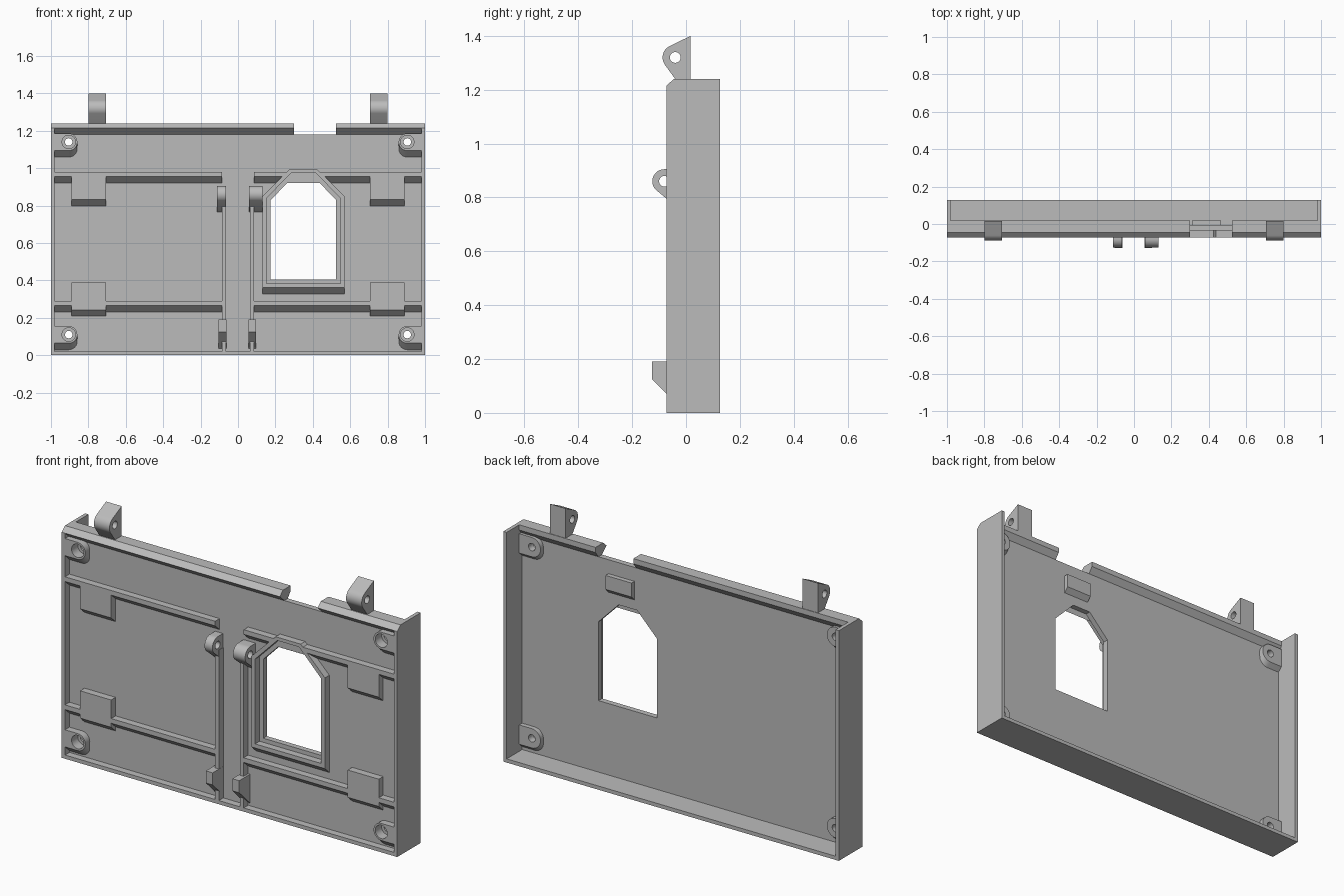
import bpy, bmesh, math

cube = bpy.data.objects.get("Cube")
if cube:
    bpy.data.objects.remove(cube, do_unlink=True)

grey = bpy.data.materials.new("plain grey")
grey.use_nodes = True
COLOUR = (0.5, 0.5, 0.5, 1)
grey.diffuse_color = COLOUR
grey.node_tree.nodes["Principled BSDF"].inputs["Base Color"].default_value = COLOUR

FRONT, PANEL, REAR, BACK = -0.073, -0.035, -0.005, 0.127
LIP = 0.02       # back of the top rail and the rear pads
DROP = 0.035     # run of the sloped undersides


def loft(name, start, end):
    """Solid between two matching outlines of 3D points."""
    bm = bmesh.new()
    a = [bm.verts.new(p) for p in start]
    b = [bm.verts.new(p) for p in end]
    bm.faces.new(a)
    bm.faces.new(b[::-1])
    n = len(a)
    for i in range(n):
        j = (i + 1) % n
        bm.faces.new((a[i], b[i], b[j], a[j]))
    bmesh.ops.recalc_face_normals(bm, faces=bm.faces[:])
    mesh = bpy.data.meshes.new(name)
    bm.to_mesh(mesh)
    bm.free()
    mesh.materials.append(grey)
    obj = bpy.data.objects.new(name, mesh)
    bpy.context.collection.objects.link(obj)
    return obj


def along_x(name, pts, x0, x1):
    return loft(name, [(x0, y, z) for y, z in pts], [(x1, y, z) for y, z in pts])


def along_y(name, pts, y0, y1, drop=0.0, below=0.0):
    """Outline at y0 to y1; points lower than `below` slide down at y1."""
    return loft(name, [(x, y0, z) for x, z in pts],
                [(x, y1, z - (drop if z < below else 0)) for x, z in pts])


def rect(x0, x1, z0, z1):
    return [(x0, z0), (x1, z0), (x1, z1), (x0, z1)]


def arc(cx, cy, r, a0, a1, n=16):
    return [(cx + r * math.cos(math.radians(a0 + (a1 - a0) * i / n)),
             cy + r * math.sin(math.radians(a0 + (a1 - a0) * i / n))) for i in range(n + 1)]


def circle(cx, cy, r):
    return arc(cx, cy, r, 0, 360, 32)[:-1]


def cut(obj, *cutters):
    for c in cutters:
        c.hide_render = True
        mod = obj.modifiers.new("cut", 'BOOLEAN')
        mod.operation, mod.solver, mod.object = 'DIFFERENCE', 'EXACT', c
        bpy.context.view_layer.objects.active = obj
        bpy.ops.object.modifier_apply(modifier=mod.name)


def slab(name, x0, x1, z0, z1):
    """Raised front strip with a sloped underside."""
    return along_y(name, rect(x0, x1, z0, z1), FRONT, PANEL + 0.001, DROP, (z0 + z1) / 2)


def arch(m, top):
    """Window outline grown by margin m."""
    k = m * 0.45
    return [(0.175 - m, 0.405 - m), (0.525 + m, 0.405 - m), (0.525 + m, 0.83 + k),
            (0.405 + k, top), (0.295 - k, top), (0.175 - m, 0.83 + k)]


# Cutters shared by several parts
window_cutter = along_y("window_cutter", arch(0, 0.953), -0.2, 0.2)
ledge_cutter = along_y("ledge_cutter", arch(0.022, 0.975), -0.2, PANEL)
cutters = [window_cutter, ledge_cutter]

# Main panel
panel = along_y("panel", rect(-0.985, 0.985, 0.01, 1.18), PANEL, REAR)
cut(panel, window_cutter)

# Outer walls and top rail
wall = [(FRONT, 0), (BACK, 0), (BACK, 1.24), (-0.045, 1.24), (FRONT, 1.215)]
along_x("left_wall", wall, 0.98, 1)
along_x("right_wall", wall, -1, -0.98)
along_x("bottom_wall", [(FRONT, 0), (BACK, 0), (BACK, 0.02), (FRONT, 0.02)], -0.98, 0.98)
rail = [(PANEL, 1.18), (FRONT, 1.215), (-0.045, 1.24), (LIP, 1.24), (LIP, 1.212), (REAR, 1.18)]
along_x("top_rail_right", rail, -0.98, 0.3)
along_x("top_rail_left", rail, 0.525, 0.98)

# Window frame
frame = along_y("window_frame", arch(0.044, 0.993), FRONT, PANEL, DROP, 0.4)
cut(frame, ledge_cutter)

# Horizontal ridges on both halves
for z, level in ((0.955, "upper"), (0.265, "lower")):
    slab(level + "_ridge_right", -0.98, -0.085, z, z + 0.025)
    ridge = slab(level + "_ridge_left", 0.085, 0.98, z, z + 0.025)
    if level == "upper":
        cut(ridge, ledge_cutter)

# Mirrored pads, vertical ridges, corner bosses and top brackets
for s, side in ((-1, "right"), (1, "left")):
    for z0, z1, level in ((0.832, 0.98, "upper"), (0.243, 0.39, "lower")):
        slab(f"{level}_pad_{side}", s * 0.705, s * 0.89, z0, z1)
    along_y("vertical_ridge_" + side, rect(s * 0.063, s * 0.085, 0.02, 0.83), FRONT, PANEL)

    for z, level in ((1.14, "upper"), (0.11, "lower")):
        cx = s * 0.905
        bore = along_y("bore_cutter", circle(cx, z, 0.036), -0.2, -0.02)
        hole = along_y("hole_cutter", circle(cx, z, 0.02), -0.2, 0.2)
        cutters += [bore, hole]

        def tab(r):
            curve = arc(0.905, z, r, 90, 270)
            return [(s * x, h) for x, h in [(0.98, z + r)] + curve + [(0.98, z - r)]]
        boss = along_y(f"{level}_boss_{side}", tab(0.046), FRONT, PANEL, DROP, z - 0.001)
        cut(boss, bore, hole)
        seat = along_y(f"{level}_boss_back_{side}", tab(0.052), LIP, REAR, 0.022, z - 0.001)
        cut(seat, hole)
        cut(panel, hole)
        cut(panel, bore)

    bracket = [(0.017, 1.23), (0.017, 1.4)] + arc(-0.04, 1.32, 0.047, 115, 215) + [(-0.04, 1.24), (-0.04, 1.23)]
    ear = along_x("top_bracket_" + side, bracket, s * 0.705, s * 0.798)
    pin = along_x("pin_cutter", circle(-0.04, 1.32, 0.02), s * 0.6, s * 0.9)
    cut(ear, pin)
    cutters.append(pin)

# Centre hooks with pin holes, and the sloped catches below them
loop = [(PANEL, 0.905)] + arc(-0.08, 0.86, 0.045, 90, 225) + [(PANEL, 0.765)]
catch = [(PANEL, 0.19), (-0.127, 0.19), (-0.127, 0.125), (PANEL, 0.035)]
for side, h0, h1, c0, c1 in (("right", -0.112, -0.065, -0.103, -0.062),
                             ("left", 0.058, 0.13, 0.055, 0.096)):
    hook = along_x("hook_" + side, loop, h0, h1)
    pin = along_x("pin_cutter", circle(-0.08, 0.86, 0.02), h0 - 0.05, h1 + 0.05)
    cut(hook, pin)
    cutters.append(pin)
    along_x("catch_" + side, catch, c0, c1)

# Raised block on the back above the window
block = along_y("back_block", rect(0.31, 0.465, 1.03, 1.105), LIP, REAR, 0.025, 1.05)

for c in cutters:
    bpy.data.objects.remove(c, do_unlink=True)

# Smooth the round parts only
bpy.ops.object.select_all(action='DESELECT')
for obj in bpy.context.collection.objects:
    if obj.type == 'MESH' and any(w in obj.name for w in ("boss", "hook", "bracket")):
        obj.select_set(True)
        bpy.context.view_layer.objects.active = obj
bpy.ops.object.shade_smooth_by_angle(angle=math.radians(30))
